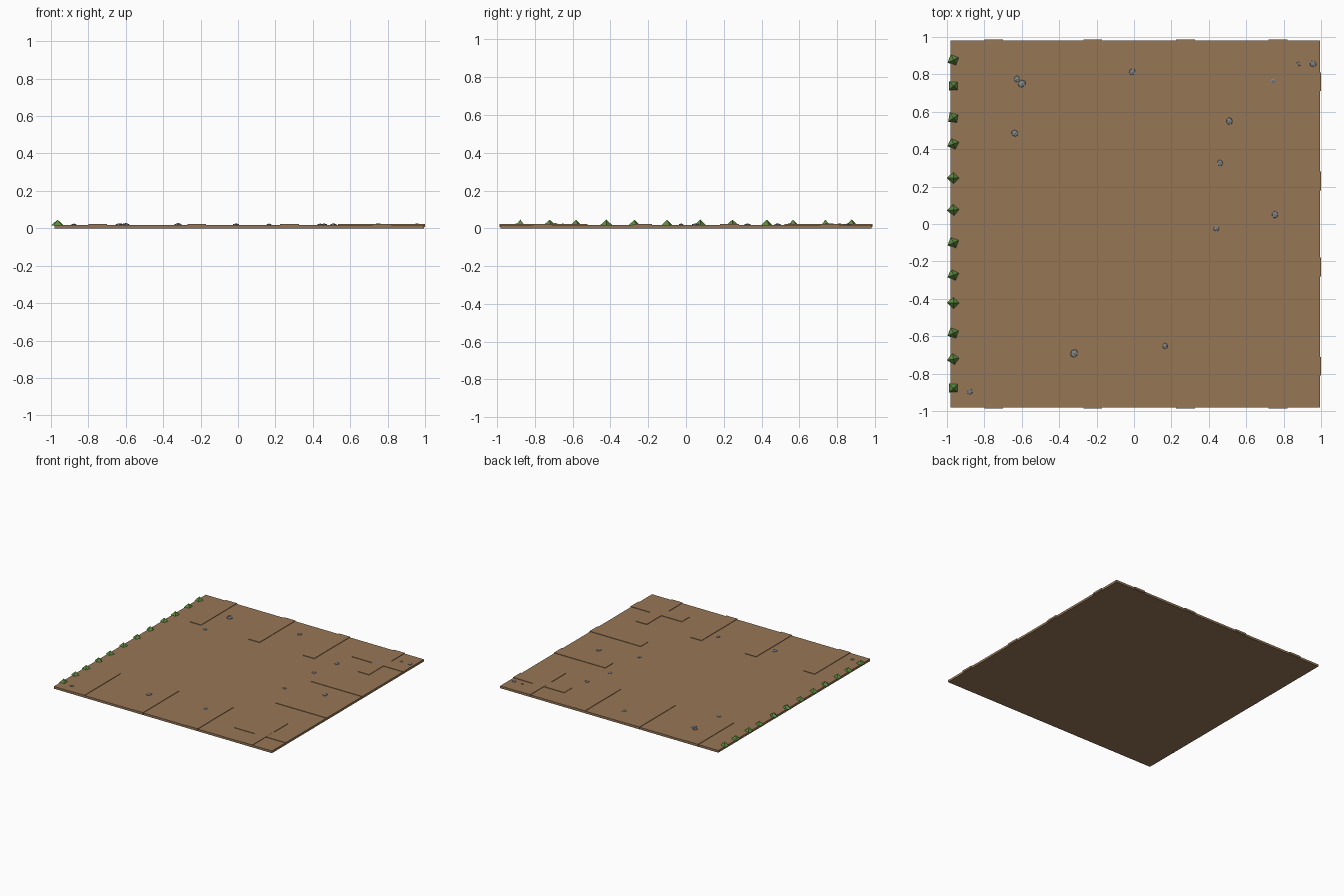
import bpy, bmesh, math, random
from mathutils import Matrix

if "Cube" in bpy.data.objects:
    bpy.data.objects.remove(bpy.data.objects["Cube"])

random.seed(4)


def material(name, rgb):
    m = bpy.data.materials.new(name)
    m.diffuse_color = (*rgb, 1)
    m.use_nodes = True
    m.node_tree.nodes["Principled BSDF"].inputs["Base Color"].default_value = m.diffuse_color
    return m


dirt = material("dirt brown", (0.305, 0.184, 0.091))
stone = material("stone grey", (0.22, 0.23, 0.24))
grass = material("grass green", (0.107, 0.25, 0.05))


def finish(name, bm, mat):
    me = bpy.data.meshes.new(name)
    bm.to_mesh(me)
    bm.free()
    me.materials.append(mat)
    ob = bpy.data.objects.new(name, me)
    bpy.context.collection.objects.link(ob)
    return ob


def box(name, x0, x1, y0, y1, z0, z1, mat):
    bm = bmesh.new()
    mx = (Matrix.Translation(((x0 + x1) / 2, (y0 + y1) / 2, (z0 + z1) / 2))
          @ Matrix.Diagonal((x1 - x0, y1 - y0, z1 - z0, 1)))
    bmesh.ops.create_cube(bm, size=1, matrix=mx)
    return finish(name, bm, mat)


# Ground slab
X0, X1, Y, TOP, RAISED = -0.98, 0.995, 0.982, 0.018, 0.022
box("ground_slab", X0, X1, -Y, Y, 0, TOP, dirt)

# Slightly raised strips reaching in from front, back and right edges
W, L, OUT = 0.05, 0.46, 0.004
for c in (-0.75, -0.22, 0.275, 0.77):
    box("front_strip", c - W, c + W, -Y - OUT, -Y + L, 0.006, RAISED, dirt)
    box("back_strip", c - W, c + W, Y - L, Y + OUT, 0.006, RAISED, dirt)
for c in (-0.76, -0.23, 0.23, 0.76):
    box("right_strip", X1 - L, X1 + OUT, c - W, c + W, 0.006, RAISED - 0.0002, dirt)

# Grass tufts: four-sided cones along the left edge (y, turn in degrees)
tufts = [(0.877, 25), (0.738, 45), (0.567, 35), (0.428, 20), (0.246, 0), (0.075, 5),
         (-0.10, 25), (-0.273, 20), (-0.422, 0), (-0.583, 25), (-0.722, 10), (-0.877, 45)]
for y, turn in tufts:
    bm = bmesh.new()
    mx = (Matrix.Translation((-0.965, y, 0.030))
          @ Matrix.Rotation(math.radians(turn), 4, 'Z'))
    bmesh.ops.create_cone(bm, cap_ends=True, segments=4, radius1=0.035, radius2=0,
                          depth=0.032, matrix=mx)
    finish("grass_tuft", bm, grass)

# Pebbles: squashed faceted stones (x, y, radius)
pebbles = [(-0.626, 0.775, .020), (-0.60, 0.75, .025), (-0.637, 0.485, .022), (-0.01, 0.813, .021),
           (0.743, 0.765, .02), (0.957, 0.856, .021), (0.88, 0.856, .014), (0.51, 0.55, .022),
           (0.46, 0.326, .02), (0.754, 0.05, .022), (0.44, -0.025, .018), (0.166, -0.652, .018),
           (-0.32, -0.692, .025), (-0.877, -0.898, .018)]
for x, y, r in pebbles:
    bm = bmesh.new()
    mx = (Matrix.Translation((x, y, 0.018))
          @ Matrix.Rotation(random.uniform(0, 6.28), 4, 'Z')
          @ Matrix.Diagonal((r, r * 0.85, r * 0.4, 1)))
    bmesh.ops.create_icosphere(bm, subdivisions=1, radius=1, matrix=mx)
    finish("pebble", bm, stone)
